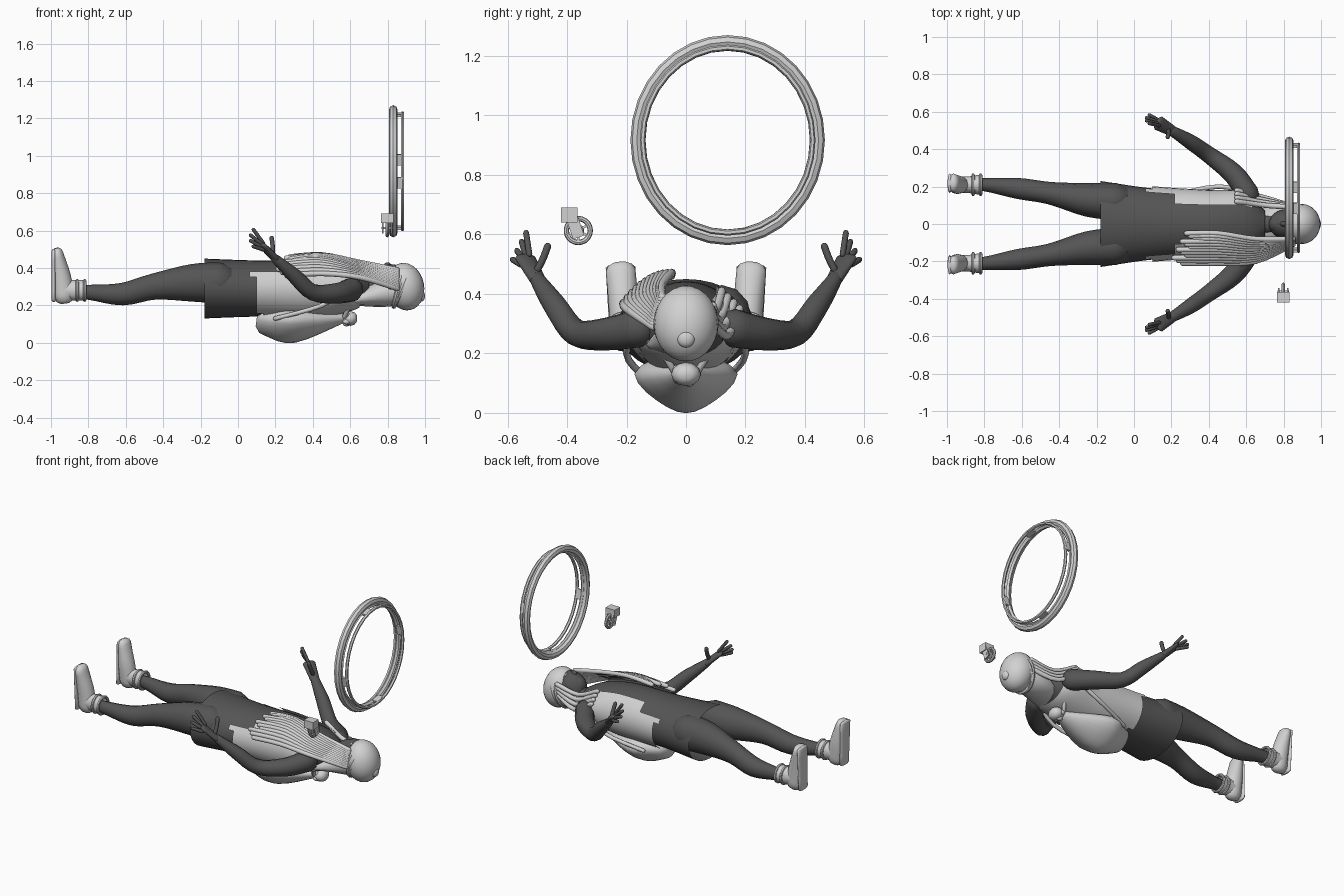
import bpy, bmesh, math
from mathutils import Vector
from mathutils.geometry import interpolate_bezier

cube = bpy.data.objects.get("Cube")
if cube:
    bpy.data.objects.remove(cube, do_unlink=True)


def material(name, value):
    mat = bpy.data.materials.new(name)
    mat.use_nodes = True
    color = (value, value, value, 1)
    mat.diffuse_color = color
    mat.node_tree.nodes["Principled BSDF"].inputs["Base Color"].default_value = color
    return mat


LIGHT = material("light grey", .64)
DARK = material("dark grey", .09)
UP_Z, UP_X = Vector((0, 0, 1)), Vector((1, 0, 0))


def spline(knots, steps):
    """Smooth curve through all knots."""
    padded = [knots[0]] + knots + [knots[-1]]
    curve = [knots[0]]
    for before, start, end, after in zip(padded, padded[1:], padded[2:], padded[3:]):
        leave, arrive = (end - before) / 6, (after - start) / 6
        curve += interpolate_bezier(start, start + leave, end - arrive, end, steps + 1)[1:]
    return curve


def tube(name, path, mat, up=UP_Z, sides=12, steps=4, closed=True):
    """Loft ellipses along a path of (x, y, z, half width, half height)."""
    centers = spline([Vector(p[:3]) for p in path], steps)
    sizes = spline([Vector((p[3], p[4], 0)) for p in path], steps)
    if closed:
        # Domed ends
        first, last = centers[0], centers[-1]
        back = (first - centers[1]).normalized() * min(sizes[0][:2])
        ahead = (last - centers[-2]).normalized() * min(sizes[-1][:2])
        centers = [first + back * .9, first + back * .6] + centers + [last + ahead * .6, last + ahead * .9]
        sizes = [sizes[0] * .4, sizes[0] * .8] + sizes + [sizes[-1] * .8, sizes[-1] * .4]
    bm = bmesh.new()
    loops = []
    for i, (center, size) in enumerate(zip(centers, sizes)):
        along = (centers[min(i + 1, len(centers) - 1)] - centers[max(i - 1, 0)]).normalized()
        across = up.cross(along).normalized()
        top = along.cross(across)
        angles = [k * math.tau / sides for k in range(sides)]
        loops.append([bm.verts.new(center + across * size.x * math.cos(a) + top * size.y * math.sin(a))
                      for a in angles])
    for low, high in zip(loops, loops[1:]):
        for k in range(sides):
            n = (k + 1) % sides
            bm.faces.new((low[k], low[n], high[n], high[k]))
    if closed:
        bm.faces.new(loops[0][::-1])
        bm.faces.new(loops[-1])
    for face in bm.faces:
        face.smooth = True
    mesh = bpy.data.meshes.new(name)
    bm.to_mesh(mesh)
    bm.free()
    mesh.materials.append(mat)
    ob = bpy.data.objects.new(name, mesh)
    bpy.context.collection.objects.link(ob)
    return ob


def rod(name, points, radius, mat, up=UP_Z):
    return tube(name, [(*p, radius, radius) for p in points], mat, up, sides=8)


def finish(name, mat, smooth=True):
    ob = bpy.context.object
    ob.name = name
    ob.data.materials.append(mat)
    if smooth:
        bpy.ops.object.shade_smooth_by_angle(angle=.7)
    return ob


def ball(name, center, size, mat, tilt=0):
    bpy.ops.mesh.primitive_uv_sphere_add(segments=24, ring_count=14, location=center, rotation=(0, tilt, 0))
    bpy.context.object.scale = size
    return finish(name, mat)


def box(name, center, size, mat, turn=0):
    bpy.ops.mesh.primitive_cube_add(size=1, location=center, rotation=(turn, 0, 0))
    bpy.context.object.scale = size
    return finish(name, mat, smooth=False)


def ring(name, center, radius, thickness, mat, squash=1, minor=8, lean=0):
    bpy.ops.mesh.primitive_torus_add(major_radius=radius, minor_radius=thickness, major_segments=32,
                                     minor_segments=minor, location=center,
                                     rotation=(0, math.pi / 2 + lean, 0))
    bpy.context.object.scale.y = squash
    return finish(name, mat)


def torso(name, mat, grow):
    sections = [(-.18, .23, .16), (.1, .19, .15), (.4, .17, .15), (.6, .16, .11), (.7, .07, .06)]
    path = [(x, 0, .29, width + grow, height + grow) for x, width, height in sections]
    return tube(name, path, mat, sides=32, steps=8, closed=False)


# Dress, and an open vest cut from a slightly larger shell
torso("dress", DARK, 0)
vest = torso("vest", LIGHT, .012)
bm = bmesh.new()
bm.from_mesh(vest.data)
unwanted = []
for face in bm.faces:
    x, y, z = face.calc_center_median()
    opening = .16 if x < .2 else .1
    front = z > .3 and abs(y) < opening
    if front or x < .15 - z / 5 or x > .65:
        unwanted.append(face)
bmesh.ops.delete(bm, geom=unwanted, context="FACES")
bm.to_mesh(vest.data)
bm.free()

# Neck, head and face
rod("neck", [(.62, 0, .28), (.8, 0, .3)], .052, DARK)
ball("head", (.82, 0, .32), (.1, .08, .1), DARK)
ball("jaw", (.77, 0, .34), (.05, .05, .06), DARK)
ball("nose", (.8, 0, .41), (.02, .014, .02), DARK)
ball("lips", (.77, 0, .39), (.01, .02, .01), DARK)

# Head wrap with folded edge and a knot
ball("head_wrap", (.895, 0, .3), (.1, .108, .128), LIGHT, tilt=-.2)
for step in range(2):
    ring("wrap_fold", (.86 + step * .02, 0, .3), .108, .014, LIGHT, squash=.9, lean=.25 + step * .15)
ball("wrap_knot", (.98, 0, .25), (.02, .03, .03), LIGHT)

# Hair gathered behind the neck, with braids falling over one shoulder
tube("hair", [(.85, 0, .28, .09, .08), (.75, 0, .26, .1, .07), (.6, -.05, .23, .09, .03)], LIGHT)
BRAIDS = 12
for i in range(BRAIDS):
    f = i / (BRAIDS - 1)
    y = -.05 - .16 * f
    z = .47 - .1 * f * f
    end = .28 - .08 * f + .03 * (i % 3)
    rod("braid", [(.85, -.08 - .03 * f, .39 - .1 * f), (.65, -.08 - .12 * f, .43 - .08 * f),
                  (.45, y, z), (end, y, z - .01)], .014, LIGHT)
for i in range(4):
    f = i / 3
    rod("back_braid", [(.86, .09, .36 - .06 * f), (.7, .1 + .04 * f, .34 - .08 * f),
                       (.55, .12 + .06 * f, .41 - .06 * f)], .014, LIGHT)

# Soft backpack, narrowing toward its underside, tied at the neck
bag = tube("backpack", [(.17, 0, .11, .12, .08), (.3, 0, .1, .17, .1), (.55, 0, .13, .04, .03)], LIGHT, sides=20)
for v in bag.data.vertices:
    v.co.y *= min(1.1, .55 + 4 * max(v.co.z, 0))
tube("bag_ruffle", [(.55, 0, .13, .03, .02), (.6, 0, .13, .05, .04)], LIGHT)
LOOPS = 5
for i in range(LOOPS):
    a = i * math.tau / LOOPS
    ball("drawstring_loop", (.58, .035 * math.cos(a), .13 + .03 * math.sin(a)), (.02, .016, .014), LIGHT)

# Limbs on both sides
for mirror, side in ((1, "far"), (-1, "near")):
    def flip(points):
        return [(p[0], mirror * p[1], *p[2:]) for p in points]

    rod(side + "_bag_strap", flip([(.2, .15, .13), (.45, .2, .2), (.62, .15, .3), (.57, .04, .14)]), .012, LIGHT)

    # Leg from hip through knee and calf to ankle
    tube(side + "_leg", flip([(-.1, .12, .32, .1, .11), (-.25, .13, .32, .09, .1), (-.45, .165, .3, .06, .07),
                              (-.62, .19, .26, .056, .06), (-.8, .21, .27, .035, .04),
                              (-.9, .21, .27, .035, .04)]), DARK)

    # Shoe: foot, cuff, sole and straps
    tube(side + "_shoe", flip([(-.93, .21, .25, .045, .055), (-.945, .21, .36, .05, .05),
                               (-.965, .22, .48, .05, .03)]), LIGHT, up=UP_X)
    tube(side + "_shoe_cuff", flip([(-.93, .21, .28, .045, .05), (-.88, .21, .28, .045, .055),
                                    (-.82, .21, .28, .055, .055)]), LIGHT, closed=False)
    tube(side + "_sole", flip([(-.985, .21, .23, .045, .012), (-.985, .22, .49, .05, .012)]), LIGHT, up=UP_X)
    for x in (-.82, -.86):
        ring(side + "_ankle_strap", (x, mirror * .21, .28), .052, .009, LIGHT)

    # Arm from shoulder through elbow to wrist
    tube(side + "_arm", flip([(.61, .16, .285, .06, .065), (.53, .27, .265, .056, .055), (.4, .37, .27, .045, .045),
                              (.3, .44, .36, .04, .04), (.2, .5, .45, .027, .024)]), DARK)

    # Hand: palm, spread fingers and thumb
    tube(side + "_palm", flip([(.2, .5, .45, .03, .02), (.13, .54, .52, .04, .015)]), DARK)
    for k in range(4):
        spread = k - 1.5
        root = (.135, .54 + spread * .009, .515 - spread * .012)
        tip = (.06 + abs(spread) * .015, .56 + spread * .015, .56 - spread * .03)
        rod(side + "_finger", flip([root, tip]), .01, DARK, up=UP_X)
    rod(side + "_thumb", flip([(.185, .5, .48), (.185, .48, .52), (.18, .465, .56)]), .012, DARK, up=UP_X)
    ball(side + "_eye", (.835, mirror * .032, .405), (.007, .013, .008), LIGHT)
    ball(side + "_ear", (.82, mirror * .08, .3), (.025, .012, .02), DARK)

# Large wheel with hand rim and connecting tabs
HUB_Y, HUB_Z = .14, .917
ring("tyre", (.83, HUB_Y, HUB_Z), .33, .023, LIGHT, squash=.926)
ring("wheel_rim", (.842, HUB_Y, HUB_Z), .312, .012, LIGHT, squash=.92, minor=4)
ring("hand_rim", (.88, HUB_Y, HUB_Z), .311, .01, LIGHT, squash=.92, minor=6)
for k in range(4):
    a = .2 + k * math.pi / 2
    box("rim_tab", (.862, HUB_Y + .285 * math.cos(a), HUB_Z + .308 * math.sin(a)), (.045, .014, .06), LIGHT, a)

# Small caster with slanted fork
AXLE = Vector((.798, -.362, .613))
ring("caster_tyre", AXLE, .04, .009, LIGHT)
ring("caster_hub", AXLE, .012, .008, LIGHT, minor=6)
for k in range(3):
    box("caster_spoke", AXLE, (.01, .008, .074), LIGHT, k * math.pi / 3)
box("caster_mount", AXLE + Vector((0, -.03, .052)), (.066, .055, .05), LIGHT)
for offset in (-.023, .023):
    box("caster_fork", AXLE + Vector((offset, -.014, .022)), (.008, .04, .095), LIGHT, .32)
bpy.ops.mesh.primitive_cylinder_add(vertices=12, radius=.006, depth=.06, location=AXLE, rotation=(0, math.pi / 2, 0))
finish("caster_axle", LIGHT)
